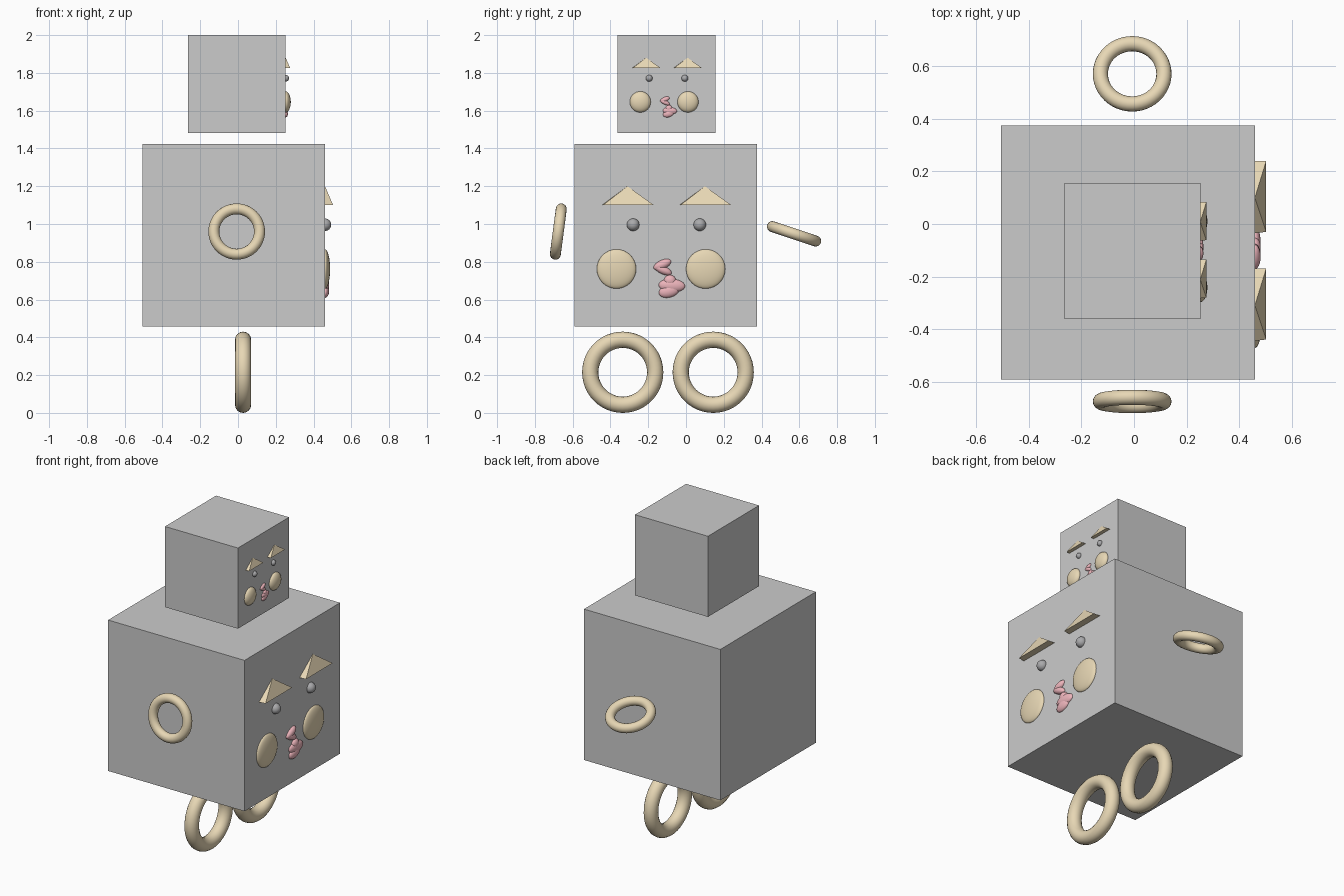
import bpy
from math import radians
from mathutils import Vector

if "Cube" in bpy.data.objects:
    bpy.data.objects.remove(bpy.data.objects["Cube"])


def material(name, rgb):
    m = bpy.data.materials.new(name)
    m.diffuse_color = (*rgb, 1)
    m.use_nodes = True
    m.node_tree.nodes["Principled BSDF"].inputs["Base Color"].default_value = m.diffuse_color
    return m


TAN = material("tan", (0.80, 0.68, 0.46))
PINK = material("pink", (0.85, 0.46, 0.50))
GREY = material("eye_grey", (0.40, 0.40, 0.41))


def finish(name, mat=None, smooth=False):
    o = bpy.context.object
    o.name = name
    if mat:
        o.data.materials.append(mat)
    if smooth:
        bpy.ops.object.shade_smooth_by_angle()
    return o


def cube(name, centre, size):
    bpy.ops.mesh.primitive_cube_add(size=size, location=centre)
    return finish(name)


def ring(name, centre, rot, major, minor):
    bpy.ops.mesh.primitive_torus_add(location=centre, rotation=[radians(a) for a in rot],
                                     major_radius=major, minor_radius=minor,
                                     major_segments=48, minor_segments=16)
    return finish(name, TAN, True)


def ball(name, centre, radii, mat, tilt=0):
    bpy.ops.mesh.primitive_uv_sphere_add(segments=32, ring_count=16, radius=1, location=centre,
                                         rotation=(radians(tilt), 0, 0))
    bpy.context.object.scale = radii
    return finish(name, mat, True)


def brow(name, centre, s):
    # shallow pyramid against the wall, slightly narrower at the front edge
    pts = [(-.043, -.14, 0), (.043, -.13, 0), (.043, .14, 0), (-.043, .14, 0), (0, 0, .1)]
    me = bpy.data.meshes.new(name)
    me.from_pydata([Vector(p) * s for p in pts], [],
                   [(3, 2, 1, 0), (0, 1, 4), (1, 2, 4), (2, 3, 4), (3, 0, 4)])
    me.materials.append(TAN)
    o = bpy.data.objects.new(name, me)
    o.location = centre
    bpy.context.collection.objects.link(o)


def face(prefix, centre, size):
    # face on the +x side, laid out relative to the block centre
    s = size / 0.967
    wall = centre[0] + size / 2

    def at(y, z, x=0):
        return (wall + x * s, centre[1] + s * (y + 0.108), centre[2] + s * (z - 0.94))

    for side, yb, ye, yc in (("left", -.31, -.28, -.368), ("right", .10, .073, .104)):
        brow(f"{prefix}_{side}_brow", at(yb, 1.10), s)
        ball(f"{prefix}_{side}_eye", at(ye, .996), [.033 * s] * 3, GREY)
        ball(f"{prefix}_{side}_cheek", at(yc, .762), (.027, .104 * s, .104 * s), TAN)
    # nose: two small lobes tapering to the left
    for i, (y, z, ry, rz, t) in enumerate(((-.125, .785, .05, .024, 25),
                                           (-.122, .757, .05, .022, -25))):
        ball(f"{prefix}_nose_{i}", at(y, z), (.022 * s, ry * s, rz * s), PINK, t)
    # mouth: wide upper lobe, lower lobe and a small upper bump
    for i, (y, z, ry, rz, t) in enumerate(((-.075, .674, .07, .035, -3),
                                           (-.09, .645, .055, .034, 15),
                                           (-.085, .70, .032, .03, 0))):
        ball(f"{prefix}_mouth_{i}", at(y, z), (.022 * s, ry * s, rz * s), PINK, t)


# blocks with their faces
for name, centre, size in (("body", (-.023, -.108, .94), .967),
                           ("head", (-.006, -.103, 1.7415), .517)):
    cube(name, centre, size)
    face(name, centre, size)

# arm rings
ring("front_arm_ring", (-.007, -.676, .96), (82.5, 0, 0), .121, .029)
ring("back_arm_ring", (-.007, .572, .948), (-18.5, 0, 0), .121, .029)

# leg rings
for name, y in (("front_leg_ring", -.335), ("back_leg_ring", .144)):
    ring(name, (.027, y, .215), (0, 90, 0), .172, .043)
